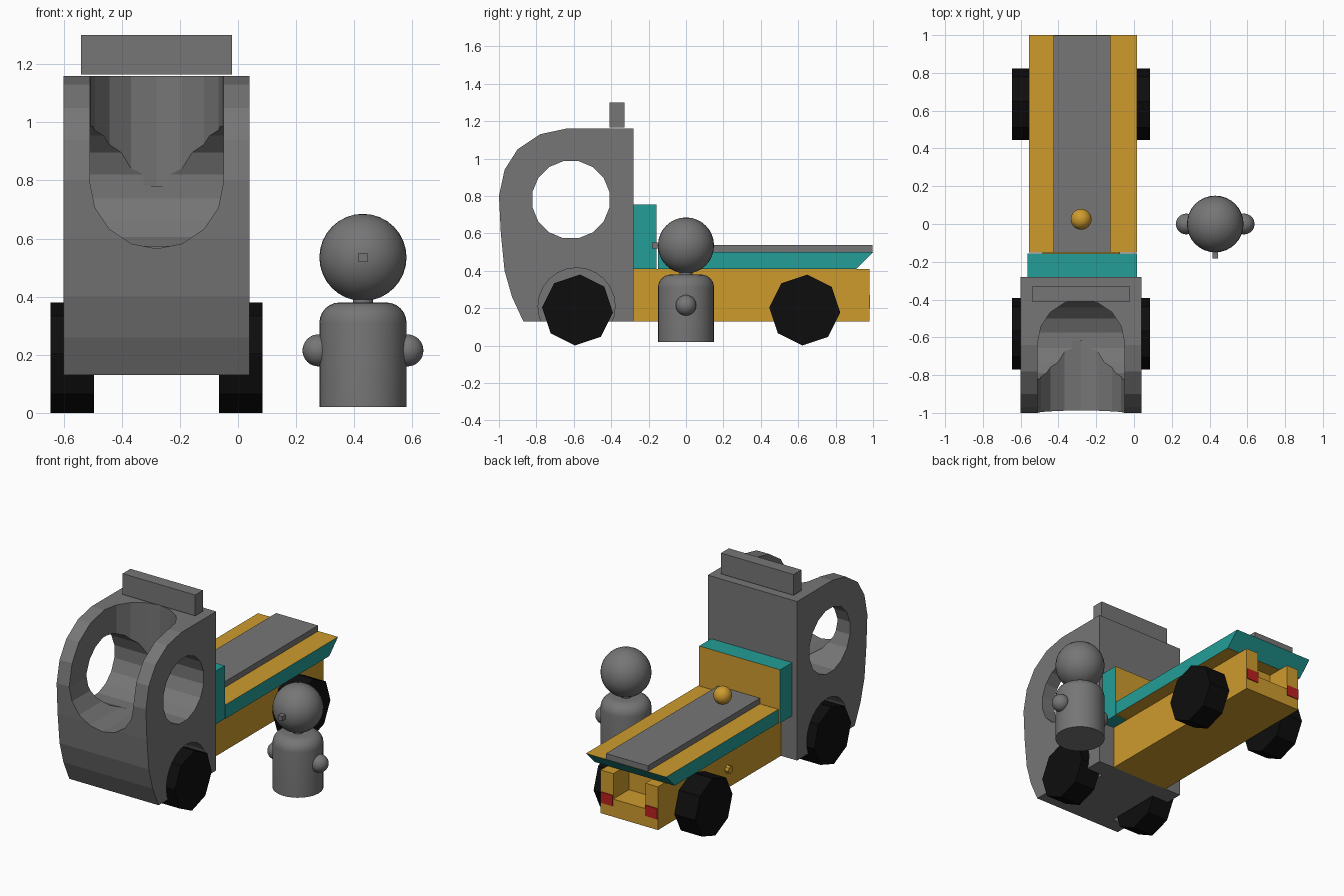
import bpy, bmesh, math
from mathutils import Vector

if "Cube" in bpy.data.objects:
    bpy.data.objects.remove(bpy.data.objects["Cube"])


def material(name, rgb):
    m = bpy.data.materials.new(name)
    m.use_nodes = True
    m.diffuse_color = (*rgb, 1)
    m.node_tree.nodes["Principled BSDF"].inputs["Base Color"].default_value = (*rgb, 1)
    return m


GREY = material("grey", (0.18, 0.18, 0.18))
ORANGE = material("orange", (0.62, 0.33, 0.027))
TEAL = material("teal", (0.017, 0.34, 0.31))
BLACK = material("black", (0.004, 0.004, 0.004))
RED = material("red", (0.5, 0.014, 0.014))
CX = -0.28   # truck centre line
PX = 0.43    # person centre line


def finish(name, bm, *mats):
    bmesh.ops.recalc_face_normals(bm, faces=bm.faces)
    me = bpy.data.meshes.new(name)
    bm.to_mesh(me)
    bm.free()
    ob = bpy.data.objects.new(name, me)
    bpy.context.collection.objects.link(ob)
    for m in mats:
        me.materials.append(m)
    return ob


def ring(u, v, r, n, start=0.0, sweep=360):
    """Points on a circle, or on an arc with both ends."""
    count = n if sweep == 360 else n + 1
    angles = [math.radians(start + sweep * i / n) for i in range(count)]
    return [(u + r * math.cos(a), v + r * math.sin(a)) for a in angles]


def prism(name, pts, axis, a, b, *mats):
    """Extrude a 2D profile along an axis from a to b."""
    def place(p, d):
        return {"x": (d, *p), "y": (p[0], d, p[1]), "z": (*p, d)}[axis]
    bm = bmesh.new()
    f = bm.faces.new([bm.verts.new(place(p, a)) for p in pts])
    ext = bmesh.ops.extrude_face_region(bm, geom=[f])
    shift = Vector(place((0, 0), b - a))
    bmesh.ops.translate(bm, vec=shift, verts=[g for g in ext["geom"] if isinstance(g, bmesh.types.BMVert)])
    return finish(name, bm, *mats)


def box(name, x, y, z, *mats):
    return prism(name, [(x[0], y[0]), (x[1], y[0]), (x[1], y[1]), (x[0], y[1])], "z", z[0], z[1], *mats)


def ball(name, pos, r, mat):
    bm = bmesh.new()
    bmesh.ops.create_uvsphere(bm, u_segments=32, v_segments=16, radius=r)
    bmesh.ops.translate(bm, vec=pos, verts=bm.verts)
    ob = finish(name, bm, mat)
    smooth(ob)
    return ob


def smooth(ob):
    bpy.ops.object.select_all(action="DESELECT")
    ob.select_set(True)
    bpy.context.view_layer.objects.active = ob
    bpy.ops.object.shade_smooth_by_angle(angle=math.radians(35))


def cut(ob, cutter):
    mod = ob.modifiers.new("cut", "BOOLEAN")
    mod.operation, mod.solver, mod.object = "DIFFERENCE", "EXACT", cutter
    cutter.hide_render = True
    bpy.context.view_layer.objects.active = ob
    bpy.ops.object.modifier_apply(modifier=mod.name)
    bpy.data.objects.remove(cutter)


def recolour(ob, rule):
    for f in ob.data.polygons:
        f.material_index = 1 if rule(f.normal) else 0


# Cab with side windows and an open rounded front
cab_side = [(-0.28, 0.13), (-0.28, 1.16), (-0.64, 1.16), (-0.78, 1.13), (-0.9, 1.05), (-0.97, 0.94),
            (-1, 0.8), (-0.99, 0.6), (-0.97, 0.4), (-0.93, 0.26), (-0.87, 0.13)]
cab = prism("cab", cab_side, "x", -0.6, 0.04, GREY)
cut(cab, prism("window_cutter", ring(-0.615, 0.78, 0.21, 16, 11), "x", -0.8, 0.2))
front_u = [(CX + 0.23, 1.4), (CX - 0.23, 1.4)] + ring(CX, 0.795, 0.23, 8, 180, 180)
cut(cab, prism("front_cutter", front_u, "y", -1.2, -0.62))
cut(cab, prism("roof_cutter", ring(CX, -0.63, 0.23, 16), "z", 0.78, 1.4))

# Wheel arches and wheels
for side, s in (("right", -1), ("left", 1)):
    inner, outer = CX + s * 0.215, CX + s * 0.365
    cut(cab, prism("arch_cutter", ring(-0.585, 0.21, 0.206, 24), "x", CX + s * 0.2, CX + s * 0.45))
    for end, y in (("front", -0.58), ("rear", 0.635)):
        prism(f"{end}_{side}_wheel", ring(y, 0.19, 0.19, 8, -4), "x", inner, outer, BLACK)

# Roof sign
box("roof_bar", (-0.54, -0.02), (-0.41, -0.33), (1.165, 1.3), GREY)

# Chassis with a notch in its tail
chassis = box("chassis", (-0.485, -0.075), (-0.28, 0.98), (0.13, 0.41), ORANGE)
cut(chassis, box("notch_cutter", (-0.395, -0.165), (0.82, 1.1), (0.245, 0.5)))
for side, x in (("right", -0.44), ("left", -0.12)):
    box(f"{side}_tail_light", (x - 0.043, x + 0.043), (0.979, 0.985), (0.2, 0.27), RED)
prism("fuel_cap", ring(0.27, 0.255, 0.025, 8), "x", -0.51, -0.48, ORANGE)

# Panel behind the cab, teal with an orange back
panel = box("rear_panel", (-0.565, 0.015), (-0.28, -0.157), (0.41, 0.755), TEAL, ORANGE)
recolour(panel, lambda n: n.y > 0.5)

# Load bed with a sloped tail, orange above and below
bed_side = [(-0.15, 0.41), (0.91, 0.41), (1, 0.5), (-0.15, 0.5)]
bed = prism("load_bed", bed_side, "x", -0.557, 0.017, TEAL, ORANGE)
recolour(bed, lambda n: abs(n.z) > 0.9)
box("bed_pad", (-0.425, -0.125), (-0.15, 0.998), (0.5, 0.537), GREY)
ball("bed_knob", (CX, 0.025, 0.585), 0.055, ORANGE)

# Person: turned body with rounded shoulders
bm = bmesh.new()
profile = [(0, 0.02), (0.15, 0.02)] + ring(0.08, 0.31, 0.07, 6, 0, 90) + [(0.035, 0.38), (0.035, 0.4), (0, 0.4)]
line = [bm.verts.new((PX + r, 0, z)) for r, z in profile]
edges = [bm.edges.new(pair) for pair in zip(line, line[1:])]
bmesh.ops.spin(bm, geom=line + edges, cent=(PX, 0, 0), axis=(0, 0, 1), angle=math.tau, steps=32)
bmesh.ops.remove_doubles(bm, verts=bm.verts, dist=0.0005)
smooth(finish("person_body", bm, GREY))
ball("person_head", (PX, 0, 0.535), 0.15, GREY)
for side, s in (("right", -1), ("left", 1)):
    ball(f"person_{side}_hand", (PX + s * 0.153, 0, 0.215), 0.055, GREY)
box("person_nose", (PX - 0.015, PX + 0.015), (-0.183, -0.14), (0.52, 0.55), GREY)
